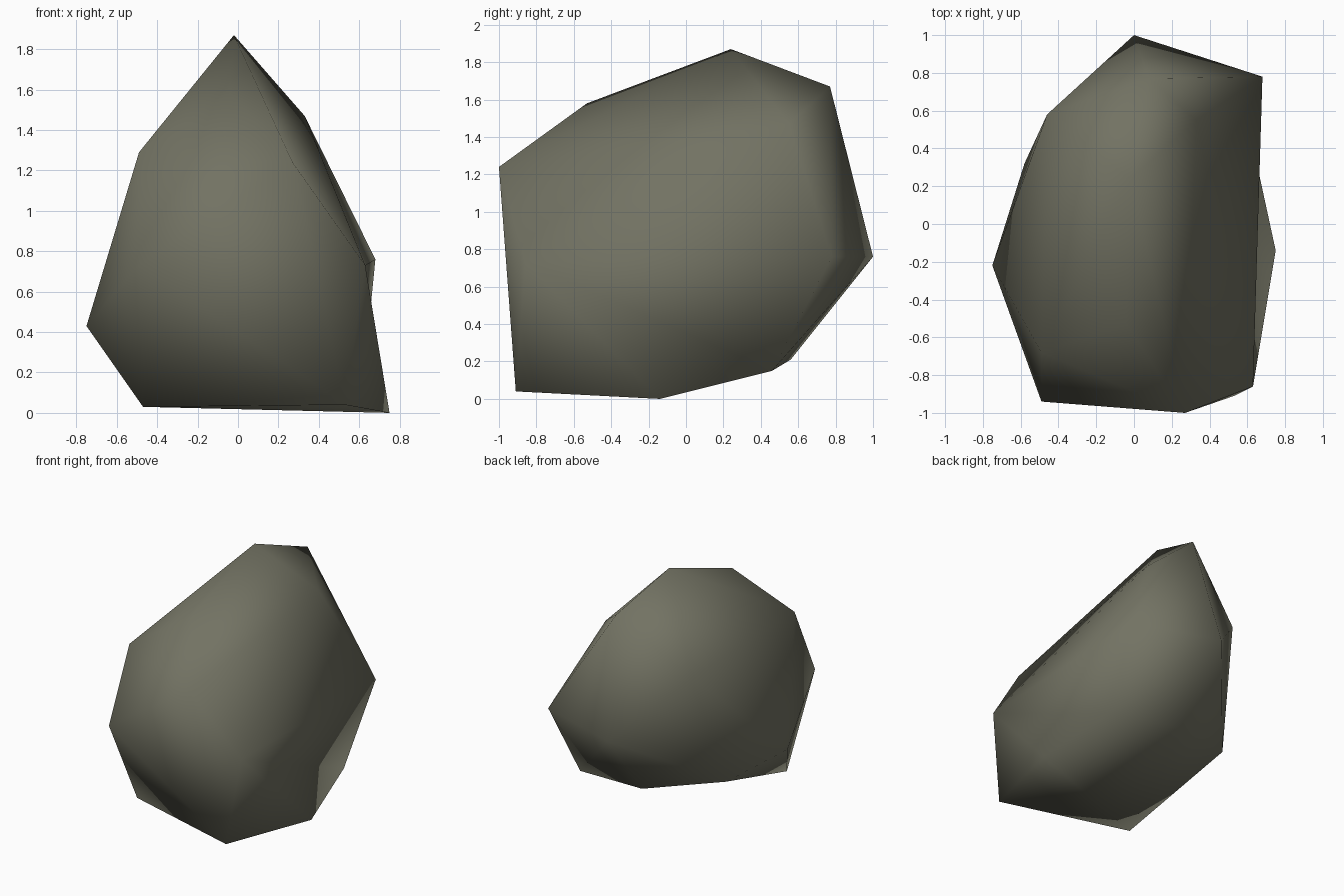
import bpy, bmesh
from mathutils import Vector

if "Cube" in bpy.data.objects:
    bpy.data.objects.remove(bpy.data.objects["Cube"])

# Corner points of the boulder, from ground to peak
side = [(0.75, -0.14, 0.0), (0.68, 0.78, 0.76), (0.63, -0.86, 0.73), (0.62, 0.46, 0.15)]
base = [(0.53, -0.91, 0.04), (-0.47, -0.61, 0.03), (0.0, 0.56, 0.21), (-0.58, 0.32, 0.33)]
middle = [(-0.49, -0.94, 0.73), (-0.75, -0.22, 0.43), (0.0, 1.0, 0.76),
          (0.27, -1.0, 1.24), (-0.49, -0.68, 1.29), (-0.46, 0.58, 1.23)]
crown = [(-0.04, -0.53, 1.58), (0.33, 0.55, 1.47), (0.08, 0.77, 1.67), (-0.02, 0.24, 1.87)]

# Wrap the points in a faceted skin
bm = bmesh.new()
for p in side + base + middle + crown:
    bm.verts.new(p)
bmesh.ops.convex_hull(bm, input=bm.verts[:])


def at(p):
    return min(bm.verts, key=lambda v: (v.co - Vector(p)).length)


# Shallow hollow on the right side: turn the ridge between foot and shoulder
ridge = bm.edges.get((at(side[0]), at(side[1])))
if ridge and len(ridge.link_faces) == 2:
    others = {v for f in ridge.link_faces for v in f.verts} - set(ridge.verts)
    if others == {at(side[2]), at(side[3])}:
        bmesh.utils.edge_rotate(ridge, True)

bmesh.ops.recalc_face_normals(bm, faces=bm.faces[:])
for f in bm.faces:
    f.smooth = True
mesh = bpy.data.meshes.new("boulder")
bm.to_mesh(mesh)
bm.free()

# Single olive grey stone colour
stone = bpy.data.materials.new("olive grey stone")
stone.diffuse_color = (0.17, 0.17, 0.125, 1)
stone.use_nodes = True
stone.node_tree.nodes["Principled BSDF"].inputs["Base Color"].default_value = stone.diffuse_color
mesh.materials.append(stone)
boulder = bpy.data.objects.new("boulder", mesh)
bpy.context.collection.objects.link(boulder)
